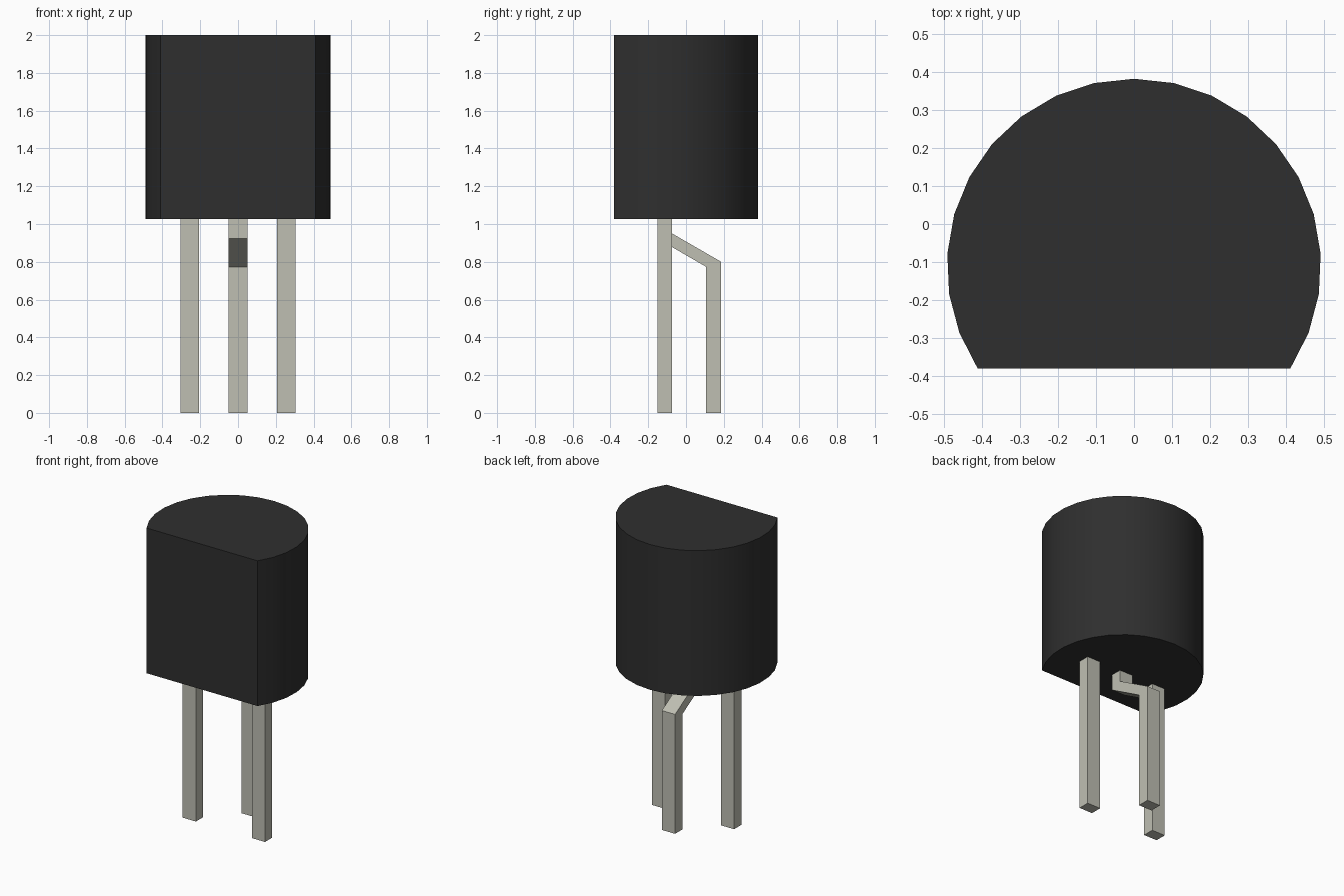
import bpy, bmesh, math
from mathutils import Vector

cube = bpy.data.objects.get("Cube")
if cube:
    bpy.data.objects.remove(cube, do_unlink=True)


def make_material(name, rgb, roughness):
    mat = bpy.data.materials.new(name)
    mat.use_nodes = True
    mat.diffuse_color = (*rgb, 1)
    bsdf = mat.node_tree.nodes["Principled BSDF"]
    bsdf.inputs["Base Color"].default_value = (*rgb, 1)
    bsdf.inputs["Roughness"].default_value = roughness
    return mat


def extrude_profile(name, points, offset, mat):
    """Solid made by sweeping a closed outline along an offset."""
    bm = bmesh.new()
    face = bm.faces.new([bm.verts.new(p) for p in points])
    swept = bmesh.ops.extrude_face_region(bm, geom=[face], use_keep_orig=True)
    verts = [v for v in swept["geom"] if isinstance(v, bmesh.types.BMVert)]
    bmesh.ops.translate(bm, verts=verts, vec=Vector(offset))
    bmesh.ops.recalc_face_normals(bm, faces=bm.faces)
    mesh = bpy.data.meshes.new(name)
    bm.to_mesh(mesh)
    bm.free()
    mesh.materials.append(mat)
    obj = bpy.data.objects.new(name, mesh)
    bpy.context.collection.objects.link(obj)
    return obj


black = make_material("black plastic", (0.028, 0.028, 0.028), 0.6)
metal = make_material("tinned metal", (0.52, 0.52, 0.45), 0.5)

BODY_BOTTOM, BODY_TOP = 1.027, 2.0
RADIUS, CENTRE_Y = 0.492, -0.11
LEG_WIDTH, LEG_FRONT, LEG_BACK = 0.098, -0.15, -0.074

# Body: round case with a flat front
flat_angle = math.radians(-33.3)
step = (math.pi - 2 * flat_angle) / 20
outline = [(RADIUS * math.cos(flat_angle + i * step),
            CENTRE_Y + RADIUS * math.sin(flat_angle + i * step),
            BODY_BOTTOM) for i in range(21)]
body = extrude_profile("body", outline, (0, 0, BODY_TOP - BODY_BOTTOM), black)

# Legs: side outlines (y, z) swept across their width
straight = [(LEG_FRONT, 0), (LEG_BACK, 0),
            (LEG_BACK, BODY_BOTTOM), (LEG_FRONT, BODY_BOTTOM)]
bent = [(LEG_FRONT, BODY_BOTTOM), (LEG_FRONT, 0.922), (0.107, 0.773),
        (0.107, 0), (0.186, 0), (0.186, 0.8),
        (LEG_BACK, 0.95), (LEG_BACK, BODY_BOTTOM)]
for name, x, profile in (("right_leg", -0.256, straight),
                         ("middle_leg", 0, bent),
                         ("left_leg", 0.256, straight)):
    points = [(x - LEG_WIDTH / 2, y, z) for y, z in profile]
    extrude_profile(name, points, (LEG_WIDTH, 0, 0), metal)

# Smooth the round side, keep the flat's edges and the rims sharp
bpy.ops.object.select_all(action='DESELECT')
body.select_set(True)
bpy.context.view_layer.objects.active = body
bpy.ops.object.shade_smooth_by_angle(angle=math.radians(30))
